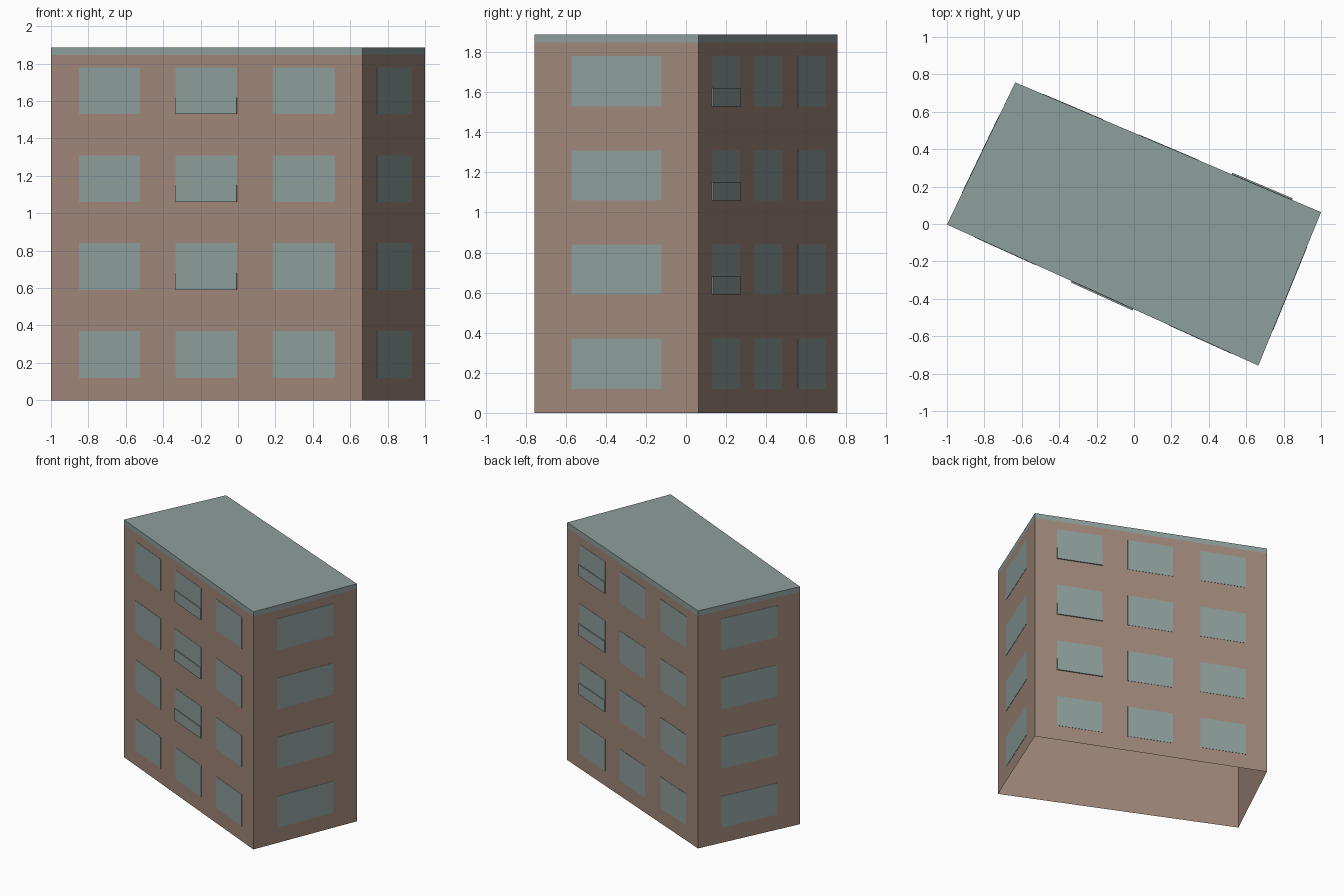
import bpy
import bmesh
from mathutils import Vector

cube = bpy.data.objects.get("Cube")
if cube:
    bpy.data.objects.remove(cube)


def make_material(name, rgb):
    mat = bpy.data.materials.new(name)
    mat.use_nodes = True
    color = (*rgb, 1.0)
    mat.diffuse_color = color
    mat.node_tree.nodes["Principled BSDF"].inputs["Base Color"].default_value = color
    return mat


brown = make_material("brown_plaster", (0.35, 0.242, 0.19))
teal = make_material("grey_teal", (0.268, 0.346, 0.332))

# Footprint corners, counter-clockwise from the left tip of the front wall
corners = [Vector(c) for c in ((-1, -0.003, 0), (0.665, -0.757, 0),
                               (1, 0.063, 0), (-0.635, 0.757, 0))]
EAVE, TOP = 1.847, 1.887
FLOORS = [0.12 + 0.47 * i for i in range(4)]
WINDOW_H, RAIL_H = 0.25, 0.09


def finish(name, bm, mat):
    mesh = bpy.data.meshes.new(name)
    bm.to_mesh(mesh)
    bm.free()
    mesh.materials.append(mat)
    obj = bpy.data.objects.new(name, mesh)
    bpy.context.collection.objects.link(obj)
    return obj


def ring(name, z0, z1, mat, capped):
    """Band of walls around the footprint, open below."""
    bm = bmesh.new()
    low = [bm.verts.new((c.x, c.y, z0)) for c in corners]
    high = [bm.verts.new((c.x, c.y, z1)) for c in corners]
    for i in range(4):
        j = (i + 1) % 4
        bm.faces.new((low[i], low[j], high[j], high[i]))
    if capped:
        bm.faces.new(high)
    finish(name, bm, mat)


def plate(bm, side, t0, t1, z0, z1, depth):
    """Thin box standing on the outside of one wall."""
    a, b = corners[side], corners[(side + 1) % 4]
    along = b - a
    out = Vector((along.y, -along.x, 0)).normalized() * depth
    back = [a + along * t + Vector((0, 0, z))
            for t, z in ((t0, z0), (t1, z0), (t1, z1), (t0, z1))]
    inner = [bm.verts.new(p) for p in back]
    outer = [bm.verts.new(p + out) for p in back]
    bm.faces.new(outer)
    for i in range(4):
        j = (i + 1) % 4
        bm.faces.new((inner[i], inner[j], outer[j], outer[i]))


# Hollow walls and the roof with its edge band
ring("walls", 0, EAVE, brown, False)
ring("roof", EAVE, TOP, teal, True)

# Window columns as fractions along each wall
columns = {
    "front": [(0.09, 0.286), (0.4, 0.598), (0.714, 0.912)],
    "right_end": [(0.227, 0.775)],
    "back": [(0.095, 0.292), (0.4, 0.595), (0.714, 0.91)],
    "left_end": [(0.23, 0.775)],
}
for side, (label, spans) in enumerate(columns.items()):
    bm = bmesh.new()
    for t0, t1 in spans:
        for z in FLOORS:
            plate(bm, side, t0, t1, z, z + WINDOW_H, 0.002)
    finish(label + "_windows", bm, teal)

# Low balcony panels on the upper floors
for label, side, col in (("front", 0, 1), ("back", 2, 0)):
    bm = bmesh.new()
    t0, t1 = columns[label][col]
    for z in FLOORS[1:]:
        plate(bm, side, t0, t1, z, z + RAIL_H, 0.009)
    finish(label + "_balcony_panels", bm, teal)
